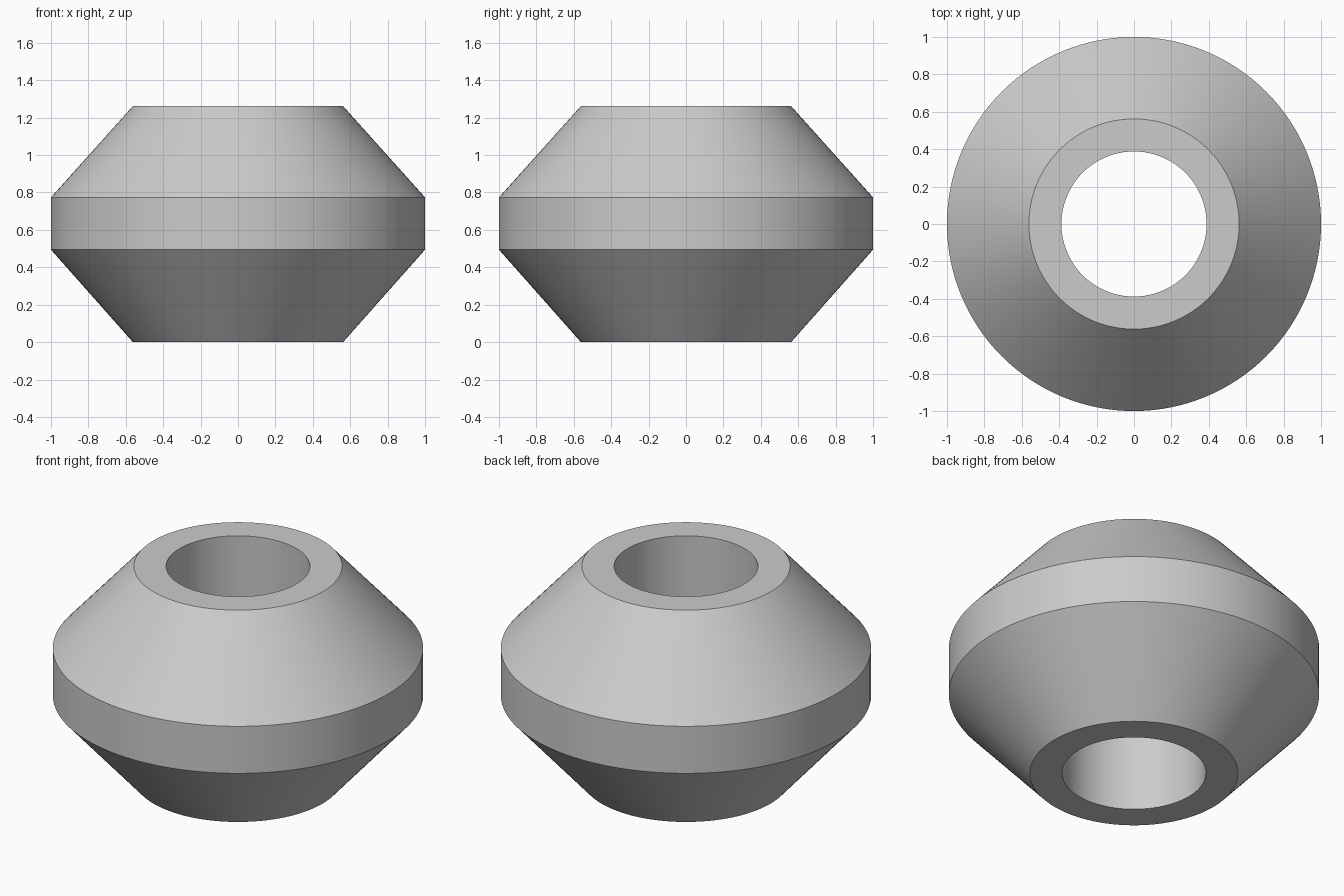
import bpy
import bmesh
from math import cos, sin, tau, radians

SIDES = 128

cube = bpy.data.objects.get("Cube")
if cube:
    bpy.data.objects.remove(cube, do_unlink=True)


def make_material(name, colour):
    mat = bpy.data.materials.new(name)
    mat.use_nodes = True
    mat.diffuse_color = colour
    mat.node_tree.nodes["Principled BSDF"].inputs["Base Color"].default_value = colour
    return mat


def lathe_ring(name, profile, mat):
    """Revolve a closed (radius, height) profile around the z axis."""
    bm = bmesh.new()
    loops = [[bm.verts.new((r * cos(tau * i / SIDES), r * sin(tau * i / SIDES), z))
              for i in range(SIDES)] for r, z in profile]
    for lower, upper in zip(loops, loops[1:] + loops[:1]):
        for i in range(SIDES):
            j = (i + 1) % SIDES
            bm.faces.new((lower[i], lower[j], upper[j], upper[i]))
    bmesh.ops.recalc_face_normals(bm, faces=bm.faces)
    mesh = bpy.data.meshes.new(name)
    bm.to_mesh(mesh)
    bm.free()
    mesh.materials.append(mat)
    obj = bpy.data.objects.new(name, mesh)
    bpy.context.collection.objects.link(obj)
    # Smooth round walls with crisp rims
    bpy.ops.object.select_all(action="DESELECT")
    obj.select_set(True)
    bpy.context.view_layer.objects.active = obj
    bpy.ops.object.shade_smooth_by_angle(angle=radians(30))
    return obj


# Double-coned bushing with a straight belt and a through bore
BORE, RIM, BELT = 0.388, 0.562, 1.0
profile = [(BORE, 0), (RIM, 0), (BELT, 0.494),
           (BELT, 0.774), (RIM, 1.262), (BORE, 1.262)]
lathe_ring("tapered_bushing", profile, make_material("plain grey", (0.6, 0.6, 0.6, 1)))
